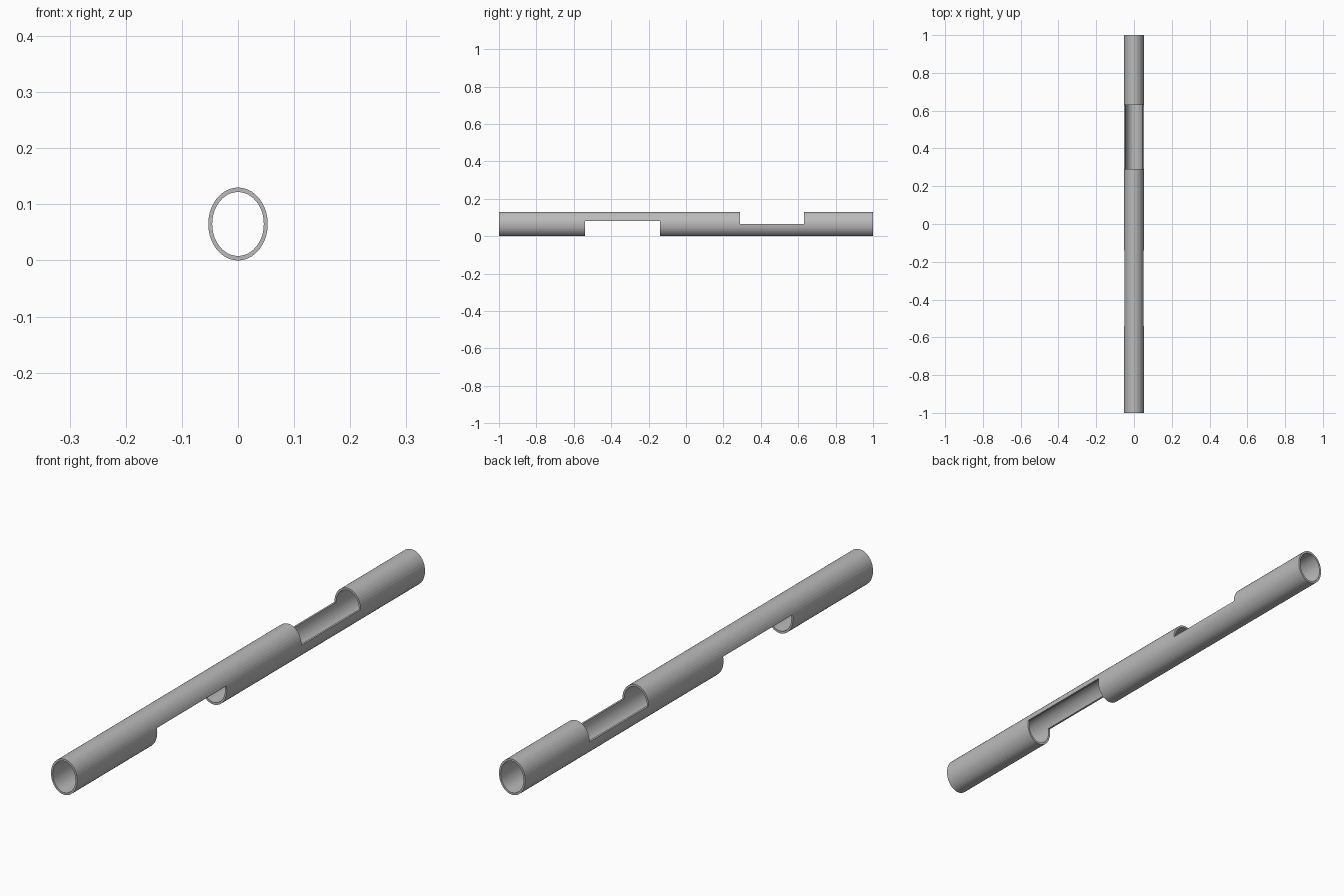
import bpy, bmesh, math

if "Cube" in bpy.data.objects:
    bpy.data.objects.remove(bpy.data.objects["Cube"])

SIDES = 40
HALF = 1.0
CZ = 0.065

grey = bpy.data.materials.new("plain_grey")
grey.diffuse_color = (0.5, 0.5, 0.5, 1)
grey.use_nodes = True
grey.node_tree.nodes["Principled BSDF"].inputs["Base Color"].default_value = grey.diffuse_color


def make_object(name, bm):
    bmesh.ops.recalc_face_normals(bm, faces=bm.faces[:])
    mesh = bpy.data.meshes.new(name)
    bm.to_mesh(mesh)
    bm.free()
    mesh.materials.append(grey)
    obj = bpy.data.objects.new(name, mesh)
    bpy.context.collection.objects.link(obj)
    return obj


def ring(bm, rx, rz, y):
    return [bm.verts.new((rx * math.cos(2 * math.pi * i / SIDES), y,
                          CZ + rz * math.sin(2 * math.pi * i / SIDES)))
            for i in range(SIDES)]


# oval tube: outer and inner walls joined by end rims
bm = bmesh.new()
loops = [ring(bm, 0.053, 0.065, -HALF), ring(bm, 0.053, 0.065, HALF),
         ring(bm, 0.046, 0.057, HALF), ring(bm, 0.046, 0.057, -HALF)]
for k in range(4):
    a, b = loops[k], loops[(k + 1) % 4]
    for i in range(SIDES):
        j = (i + 1) % SIDES
        bm.faces.new((a[i], a[j], b[j], b[i]))
tube = make_object("oval_tube", bm)


# rectangular notches cut through the wall
def cut_notch(name, y0, y1, z0, z1):
    cb = bmesh.new()
    bmesh.ops.create_cube(cb, size=1)
    for v in cb.verts:
        v.co = (v.co.x * 0.3, y0 + (v.co.y + 0.5) * (y1 - y0),
                z0 + (v.co.z + 0.5) * (z1 - z0))
    cutter = make_object(name, cb)
    cutter.hide_render = True
    mod = tube.modifiers.new(name, 'BOOLEAN')
    mod.operation = 'DIFFERENCE'
    mod.solver = 'EXACT'
    mod.object = cutter
    bpy.context.view_layer.objects.active = tube
    bpy.ops.object.modifier_apply(modifier=name)
    bpy.data.objects.remove(cutter)


cut_notch("lower_notch", -0.54, -0.14, -0.1, 0.081)
cut_notch("upper_notch", 0.29, 0.63, 0.0655, 0.3)
